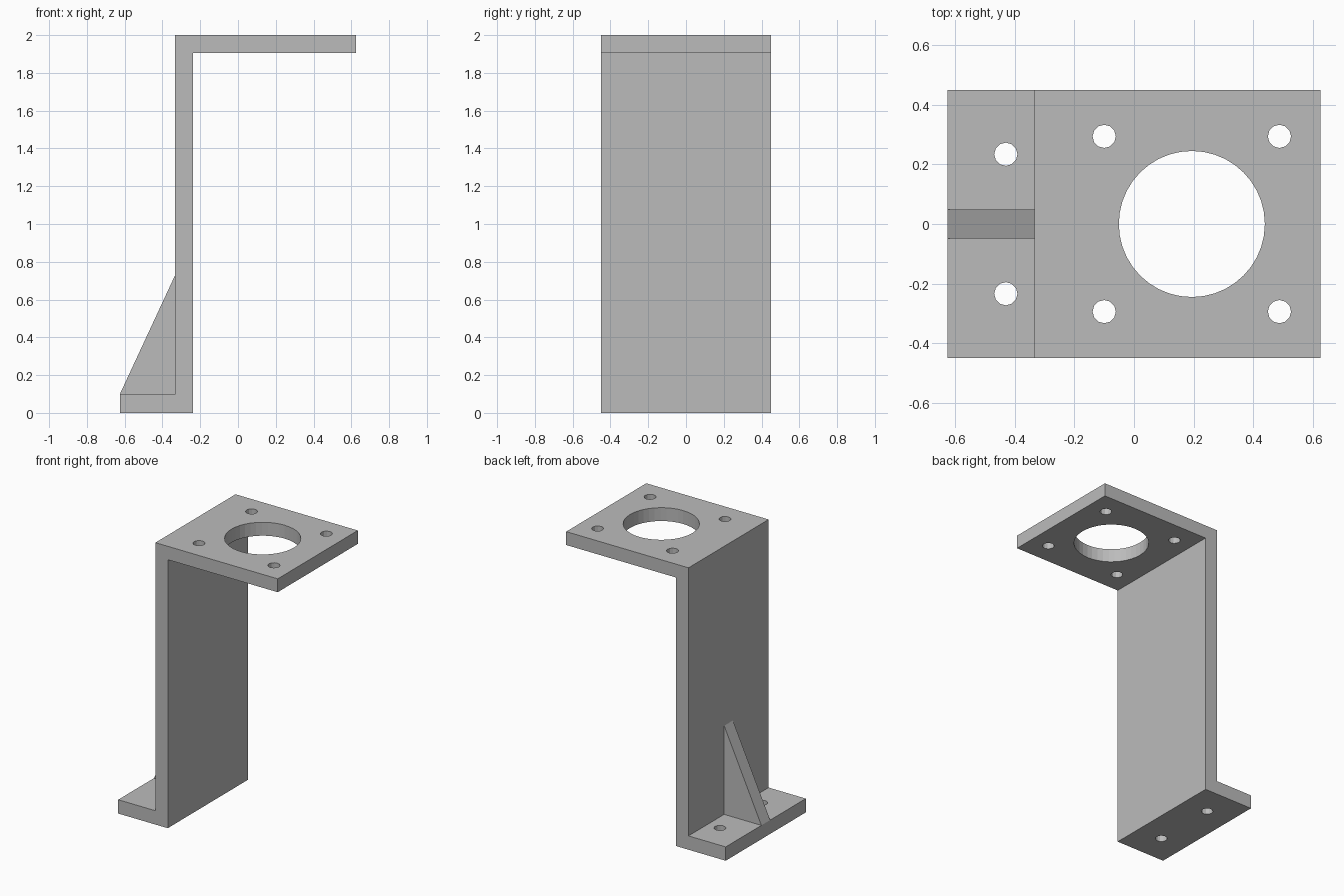
import bpy
import bmesh

cube = bpy.data.objects.get("Cube")
if cube:
    bpy.data.objects.remove(cube, do_unlink=True)

# One plain grey for the whole bracket
grey = bpy.data.materials.new("plain grey")
grey.use_nodes = True
colour = (0.5, 0.5, 0.5, 1)
grey.diffuse_color = colour
grey.node_tree.nodes["Principled BSDF"].inputs["Base Color"].default_value = colour


def extruded(name, profile, half_width):
    """Extrude an x-z outline along y, centred on y = 0."""
    bm = bmesh.new()
    face = bm.faces.new([bm.verts.new((x, -half_width, z)) for x, z in profile])
    out = bmesh.ops.extrude_face_region(bm, geom=[face])
    verts = [v for v in out["geom"] if isinstance(v, bmesh.types.BMVert)]
    bmesh.ops.translate(bm, verts=verts, vec=(0, 2 * half_width, 0))
    bmesh.ops.recalc_face_normals(bm, faces=bm.faces)
    mesh = bpy.data.meshes.new(name)
    bm.to_mesh(mesh)
    bm.free()
    mesh.materials.append(grey)
    obj = bpy.data.objects.new(name, mesh)
    bpy.context.collection.objects.link(obj)
    return obj


def drill(target, x, y, z, radius, sides):
    """Cut a vertical round hole through the plate at height z."""
    bpy.ops.mesh.primitive_cylinder_add(vertices=sides, radius=radius, depth=0.3,
                                        location=(x, y, z))
    cutter = bpy.context.object
    cutter.name = "hole_cutter"
    cutter.hide_render = True
    cutter.data.materials.append(grey)
    mod = target.modifiers.new("hole", "BOOLEAN")
    mod.operation = "DIFFERENCE"
    mod.solver = "EXACT"
    mod.object = cutter
    bpy.context.view_layer.objects.active = target
    bpy.ops.object.modifier_apply(modifier=mod.name)
    bpy.data.objects.remove(cutter, do_unlink=True)


# Key positions
foot_end, post_back, post_front, plate_end = -0.626, -0.334, -0.237, 0.626
foot_top, plate_bottom, top = 0.098, 1.905, 2.0
bore_x = 0.194

# Bracket: foot, upright and top plate in one bent outline
bracket = extruded("bracket", [
    (foot_end, 0), (post_front, 0), (post_front, plate_bottom),
    (plate_end, plate_bottom), (plate_end, top), (post_back, top),
    (post_back, foot_top), (foot_end, foot_top)], 0.449)

# Large bore and its four screw holes, then the two foot holes
drill(bracket, bore_x, 0, 1.95, 0.245, 40)
for side in (-1, 1):
    for end in (-1, 1):
        drill(bracket, bore_x + end * 0.294, side * 0.294, 1.95, 0.039, 12)
    drill(bracket, -0.43, side * 0.234, 0.05, 0.039, 12)

# Stiffening rib between foot and upright
extruded("stiffening_rib", [
    (foot_end, foot_top), (post_back, foot_top), (post_back, 0.727)], 0.049)
